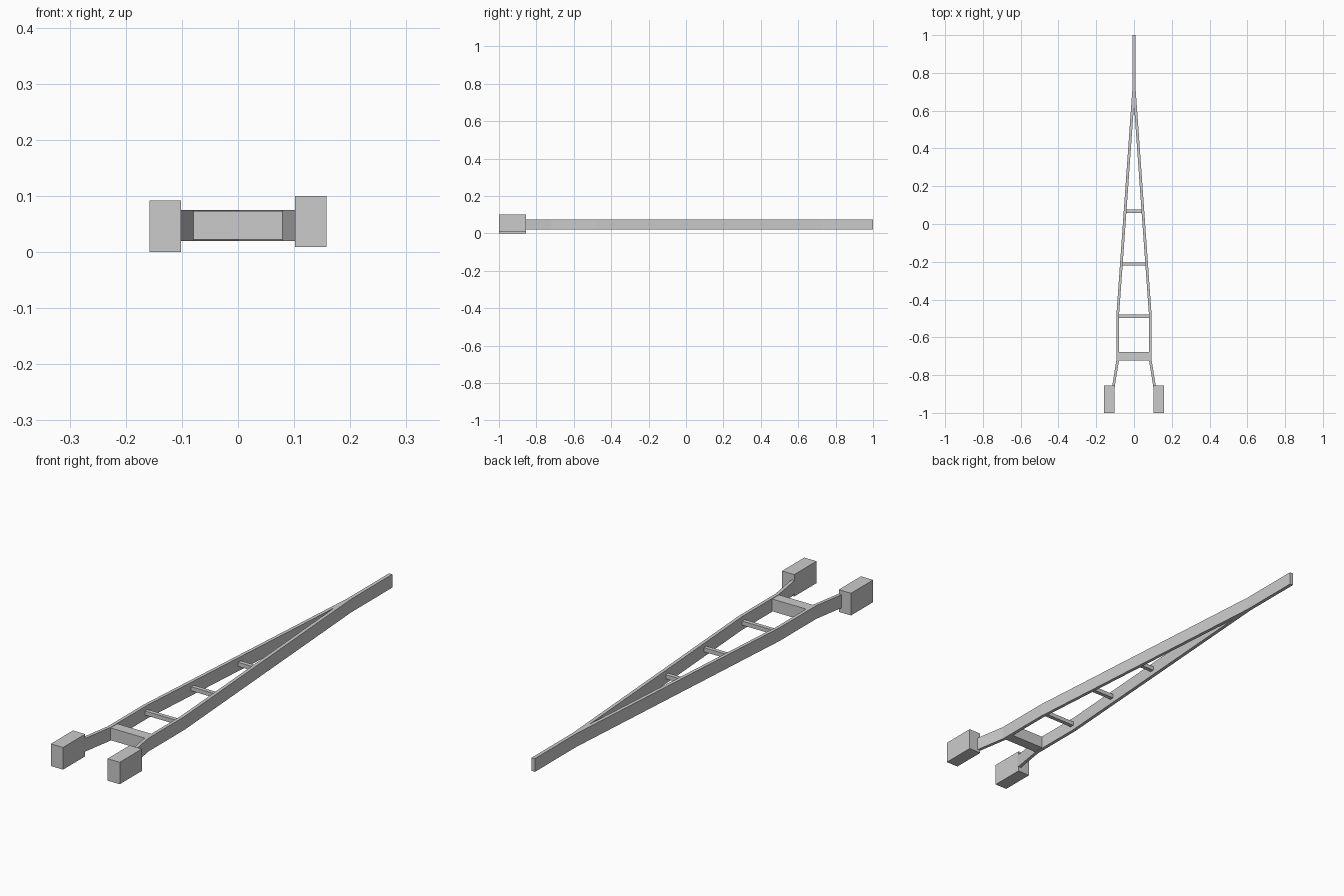
import bpy, bmesh

if "Cube" in bpy.data.objects:
    bpy.data.objects.remove(bpy.data.objects["Cube"])


def prism(name, outline, z0, z1):
    """Extrude a closed top-view outline from z0 to z1."""
    bm = bmesh.new()
    face = bm.faces.new([bm.verts.new((x, y, z0)) for x, y in outline])
    ext = bmesh.ops.extrude_face_region(bm, geom=[face])
    for v in ext["geom"]:
        if isinstance(v, bmesh.types.BMVert):
            v.co.z = z1
    bmesh.ops.recalc_face_normals(bm, faces=bm.faces)
    mesh = bpy.data.meshes.new(name)
    bm.to_mesh(mesh)
    bm.free()
    obj = bpy.data.objects.new(name, mesh)
    bpy.context.collection.objects.link(obj)
    return obj


def box(name, x0, x1, y0, y1, z0, z1):
    return prism(name, [(x0, y0), (x1, y0), (x1, y1), (x0, y1)], z0, z1)


# Forked frame: two bent rails that merge into a single front bar
outer = [(0.116, -0.86), (0.093, -0.72), (0.093, -0.48), (0.0075, 0.73), (0.0075, 1.0)]
inner = [(0.102, -0.86), (0.079, -0.72), (0.079, -0.48)]
right = inner[::-1] + outer
left = [(-x, y) for x, y in right[::-1]]
prism("forked_frame", [(0, 0.63)] + right + left, 0.02, 0.075)

# Wide rear crossbar
box("rear_crossbar", -0.08, 0.08, -0.722, -0.677, 0.022, 0.073)

# Thin rungs, shortened to follow the taper
for i, y in enumerate((-0.488, -0.212, 0.067)):
    half = 0.086 - max(0, y + 0.48) * 0.0706
    box(f"rung_{i + 1}", -half, half, y - 0.0085, y + 0.0085, 0.04, 0.057)

# End blocks, the right one sitting slightly higher
box("left_block", -0.158, -0.102, -1.0, -0.855, 0.0, 0.092)
box("right_block", 0.102, 0.158, -1.0, -0.855, 0.009, 0.1)
